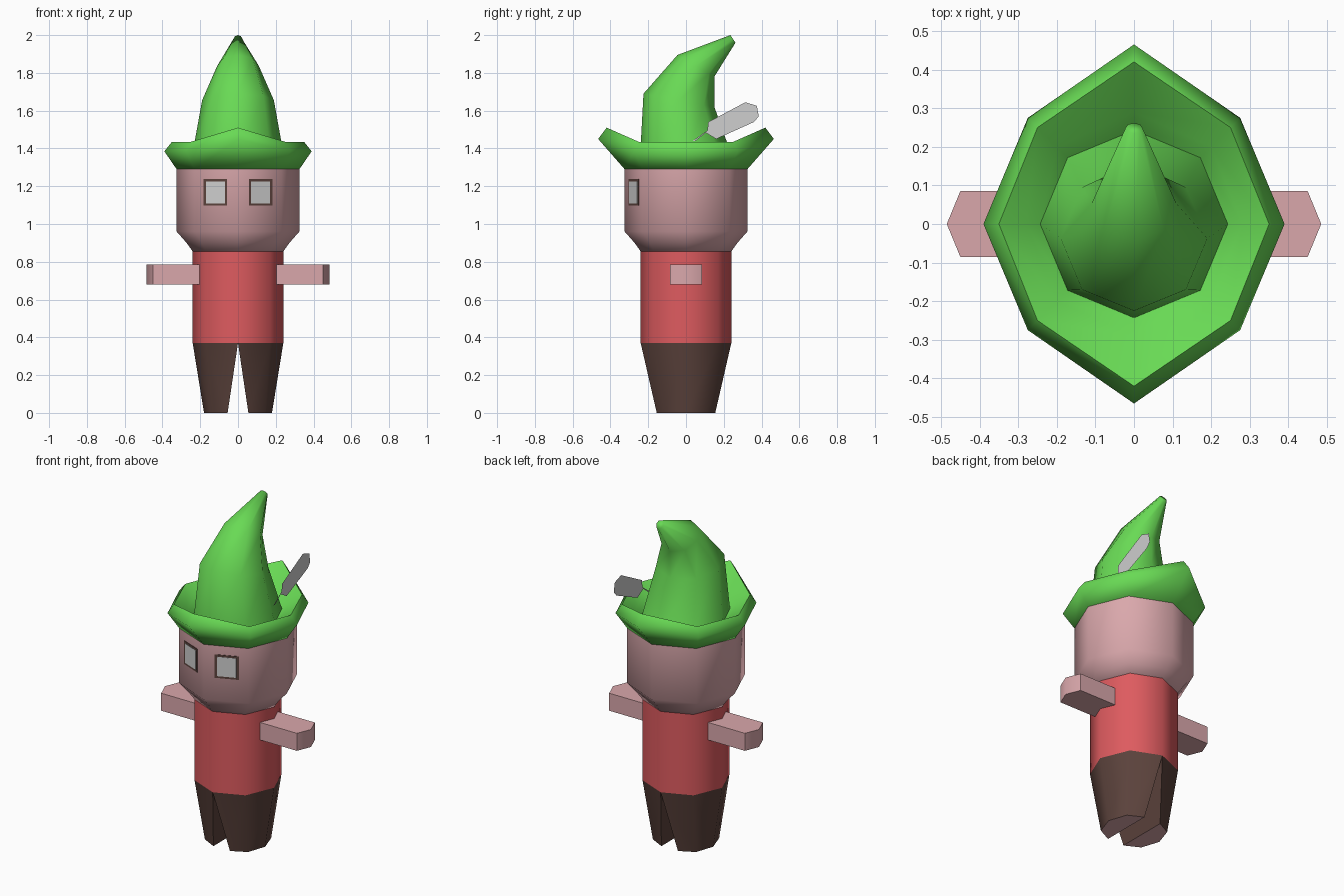
import bpy, bmesh, math

if "Cube" in bpy.data.objects:
    bpy.data.objects.remove(bpy.data.objects["Cube"])


def material(name, rgb):
    m = bpy.data.materials.new(name)
    m.diffuse_color = (*rgb, 1)
    m.use_nodes = True
    m.node_tree.nodes["Principled BSDF"].inputs["Base Color"].default_value = m.diffuse_color
    return m


SKIN = material("skin_pink", (0.70, 0.39, 0.41))
RED = material("shirt_red", (0.73, 0.105, 0.115))
BROWN = material("dark_brown", (0.105, 0.055, 0.045))
GREEN = material("hat_green", (0.14, 0.70, 0.09))
GREY = material("light_grey", (0.62, 0.62, 0.62))


def finish(name, bm, mats, angle=60, recalc=True):
    if recalc:
        bmesh.ops.recalc_face_normals(bm, faces=bm.faces)
    me = bpy.data.meshes.new(name)
    bm.to_mesh(me)
    bm.free()
    ob = bpy.data.objects.new(name, me)
    bpy.context.collection.objects.link(ob)
    for m in mats:
        me.materials.append(m)
    bpy.ops.object.select_all(action='DESELECT')
    ob.select_set(True)
    bpy.context.view_layer.objects.active = ob
    if angle:
        bpy.ops.object.shade_smooth_by_angle(angle=math.radians(angle))
    return ob


def loft(name, rings, mats, angle=60, rule=None):
    """Skin a list of equal-length point rings and cap both ends."""
    bm = bmesh.new()
    vs = [[bm.verts.new(p) for p in r] for r in rings]
    n = len(vs[0])
    for a, b in zip(vs, vs[1:]):
        for i in range(n):
            j = (i + 1) % n
            bm.faces.new((a[i], a[j], b[j], b[i]))
    bm.faces.new(vs[0])
    bm.faces.new(vs[-1])
    if rule:
        for f in bm.faces:
            f.material_index = rule(f)
    return finish(name, bm, mats, angle)


def octagon(r, z):
    return [(r * math.cos(k * math.pi / 4), r * math.sin(k * math.pi / 4), z)
            for k in range(8)]


def brim_ring(side, diag, end, z, z_end):
    """Eight points with separate side, diagonal and front/back reach."""
    out = []
    for k in range(8):
        c = round(math.cos(k * math.pi / 4), 5)
        s = round(math.sin(k * math.pi / 4), 5)
        if k % 2:
            out.append((math.copysign(diag, c), math.copysign(diag, s), z))
        elif c:
            out.append((side * c, 0, z))
        else:
            out.append((0, end * s, z_end))
    return out


def cone_ring(rx, front, back):
    """Tilted ring through a front and a back (y, z) point."""
    cy, cz = (front[0] + back[0]) / 2, (front[1] + back[1]) / 2
    dy, dz = (back[0] - front[0]) / 2, (back[1] - front[1]) / 2
    return [(rx * x, cy + dy * y, cz + dz * y) for x, y, _ in octagon(1, 0)]


# Torso and head
loft("torso", [octagon(0.24, 0.37), octagon(0.24, 0.86)], [RED])
loft("head", [octagon(0.24, 0.855), octagon(0.272, 0.90), octagon(0.325, 0.96),
              octagon(0.325, 1.295)], [SKIN])

# Hat: upturned brim, valley, then bent cone
loft("hat", [
    octagon(0.325, 1.29),
    brim_ring(0.39, 0.275, 0.465, 1.385, 1.45),
    brim_ring(0.35, 0.25, 0.42, 1.435, 1.51),
    brim_ring(0.28, 0.20, 0.29, 1.39, 1.41),
    octagon(0.243, 1.36),
    cone_ring(0.19, (-0.225, 1.69), (0.15, 1.62)),
    cone_ring(0.11, (-0.045, 1.895), (0.15, 1.78)),
    cone_ring(0.022, (0.235, 2.0), (0.262, 1.96)),
], [GREEN], 80)

# Feather: a flat blade on the right of the hat
bm = bmesh.new()
outline = [(0.035, 1.44), (0.05, 1.44), (0.105, 1.483), (0.16, 1.45), (0.36, 1.54),
           (0.385, 1.57), (0.375, 1.625), (0.315, 1.645), (0.118, 1.54),
           (0.113, 1.495)]
bm.faces.new([bm.verts.new((0.21, y, z)) for y, z in outline])
finish("feather", bm, [GREY], 0, False)


def eye_plate(name, s, x0, x1, z0, z1, t, mat):
    """Thin plate lying on the front diagonal face of the head."""
    def ring(z):
        return [(s * x, -(0.325 - math.tan(math.pi / 8) * x) - d, z)
                for x, d in ((x0, -0.002), (x1, -0.002), (x1, t), (x0, t))]
    loft(name, [ring(z0), ring(z1)], [mat], 0)


for s, side in ((-1, "left"), (1, "right")):
    # Eyes
    eye_plate(side + "_eye_frame", s, 0.058, 0.182, 1.097, 1.237, 0.003, BROWN)
    eye_plate(side + "_eye_pane", s, 0.070, 0.170, 1.109, 1.225, 0.005, GREY)

    # Arms with a pointed end
    plan = [(0.18, -0.085), (0.45, -0.085), (0.485, 0), (0.45, 0.085), (0.18, 0.085)]
    loft(side + "_arm", [[(s * x, y, z) for x, y in plan] for z in (0.68, 0.785)],
         [SKIN])

    # Legs: half octagons tapering down, with bare soles
    half = [(0.24 * math.cos(a), 0.24 * math.sin(a))
            for a in (k * math.pi / 4 for k in range(-2, 3))]
    top = [(s * x, y, 0.37) for x, y in half]
    foot = [(s * (0.055 + 0.52 * x), 0.645 * y, 0) for x, y in half]
    loft(side + "_leg", [foot, top], [BROWN, SKIN], 60,
         lambda f: 1 if f.calc_center_median().z < 0.01 else 0)
